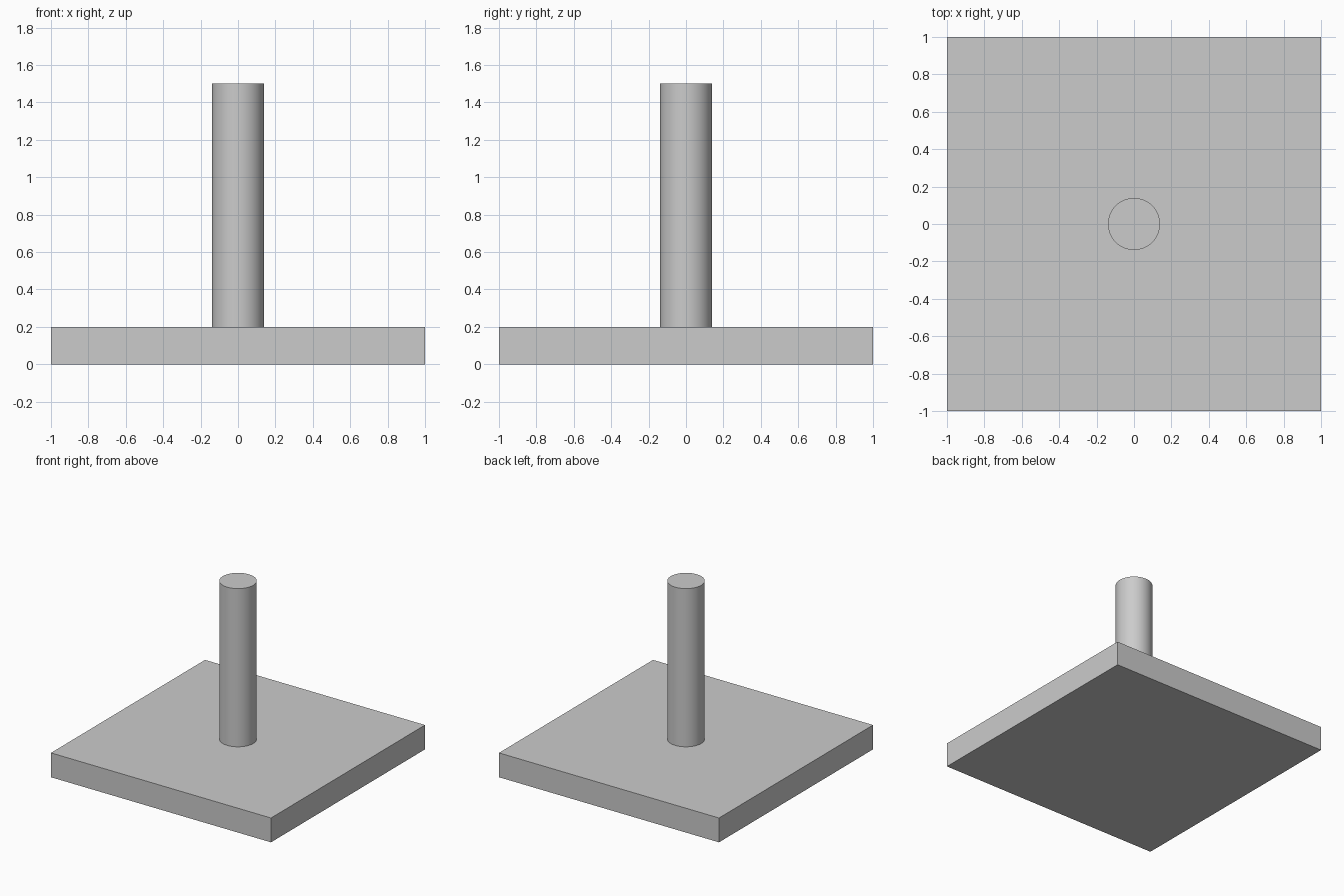
import bpy
import math

cube = bpy.data.objects.get("Cube")
if cube:
    bpy.data.objects.remove(cube, do_unlink=True)

BASE_HEIGHT = 0.2
POST_TOP = 1.5
POST_RADIUS = 0.139

# Single grey finish
grey = bpy.data.materials.new("plain grey")
grey.use_nodes = True
colour = (0.6, 0.6, 0.6, 1)
grey.diffuse_color = colour
grey.node_tree.nodes["Principled BSDF"].inputs["Base Color"].default_value = colour


def finish(name):
    obj = bpy.context.object
    obj.name = name
    obj.data.materials.append(grey)
    return obj


# Square base plate
bpy.ops.mesh.primitive_cube_add(size=2, location=(0, 0, BASE_HEIGHT / 2))
base = finish("base_plate")
base.scale.z = BASE_HEIGHT / 2
bpy.ops.object.transform_apply(location=False, rotation=False, scale=True)

# Round upright post standing on the plate
bpy.ops.mesh.primitive_cylinder_add(
    vertices=64, radius=POST_RADIUS, depth=POST_TOP - BASE_HEIGHT,
    location=(0, 0, (POST_TOP + BASE_HEIGHT) / 2))
finish("post")
bpy.ops.object.shade_smooth_by_angle(angle=math.radians(30))
